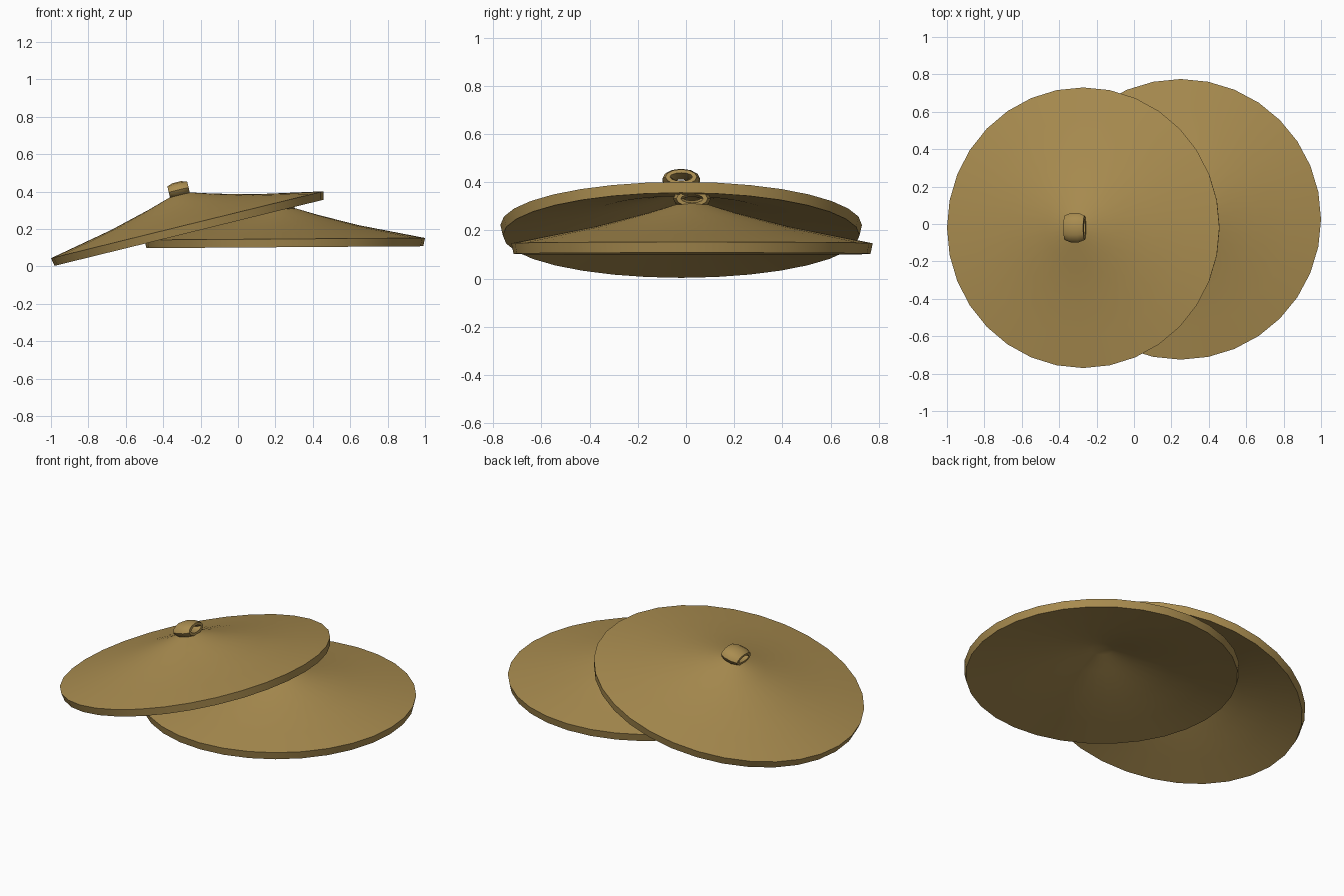
import bpy, bmesh
from math import radians, cos, sin, pi
from mathutils import Matrix, Vector

if "Cube" in bpy.data.objects:
    bpy.data.objects.remove(bpy.data.objects["Cube"])

brass = bpy.data.materials.new("brass")
brass.diffuse_color = (0.40, 0.265, 0.08, 1)
brass.use_nodes = True
brass.node_tree.nodes["Principled BSDF"].inputs["Base Color"].default_value = brass.diffuse_color

SIDES, THICK = 32, 0.044
PROFILE = [(0.06, 0.163), (0.18, 0.127), (0.40, 0.070), (0.58, 0.034), (0.75, 0.0)]
APEX = 0.176


def finish(bm, name, matrix):
    bmesh.ops.recalc_face_normals(bm, faces=bm.faces)
    mesh = bpy.data.meshes.new(name)
    bm.to_mesh(mesh)
    bm.free()
    obj = bpy.data.objects.new(name, mesh)
    bpy.context.collection.objects.link(obj)
    obj.matrix_world = matrix
    mesh.materials.append(brass)
    bpy.ops.object.select_all(action='DESELECT')
    obj.select_set(True)
    bpy.context.view_layer.objects.active = obj
    bpy.ops.object.shade_smooth_by_angle(angle=radians(35))


def plate(name, matrix):
    # shallow cone shell: top profile outwards, underside profile back inwards
    bm = bmesh.new()
    section = PROFILE + [(r * 0.987, h - THICK) for r, h in reversed(PROFILE)]
    rings = [[bm.verts.new((r * cos(2 * pi * i / SIDES), r * sin(2 * pi * i / SIDES), h))
              for i in range(SIDES)] for r, h in section]
    top = bm.verts.new((0, 0, APEX))
    under = bm.verts.new((0, 0, APEX - THICK))
    for i in range(SIDES):
        j = (i + 1) % SIDES
        for a, b in zip(rings, rings[1:]):
            bm.faces.new((a[i], b[i], b[j], a[j]))
        bm.faces.new((top, rings[0][i], rings[0][j]))
        bm.faces.new((under, rings[-1][j], rings[-1][i]))
    finish(bm, name, matrix)


def handle(name, matrix, height):
    # flattened, thick-walled ring with its hole along x
    bm = bmesh.new()
    n, m = 12, 8
    grid = []
    for i in range(n):
        a = 2 * pi * i / n
        row = []
        for k in range(m):
            b = 2 * pi * (k + 0.5) / m
            row.append(bm.verts.new((0.059 * sin(b), (0.056 + 0.024 * cos(b)) * cos(a),
                                     height + (0.025 + 0.019 * cos(b)) * sin(a))))
        grid.append(row)
    for i in range(n):
        for k in range(m):
            p, q, l = grid[i], grid[(i + 1) % n], (k + 1) % m
            bm.faces.new((p[k], q[k], q[l], p[l]))
    finish(bm, name, matrix)


# one disc lies flat, the other leans on top of it
for label, pos, tilt, height in (("upper", (-0.2715, -0.02, 0.2225), 13.8, 0.192),
                                 ("lower", (0.25, 0.025, 0.1465), 0.4, 0.185)):
    place = Matrix.Translation(Vector(pos)) @ Matrix.Rotation(radians(-tilt), 4, 'Y')
    plate(label + "_cymbal", place)
    handle(label + "_handle", place, height)
